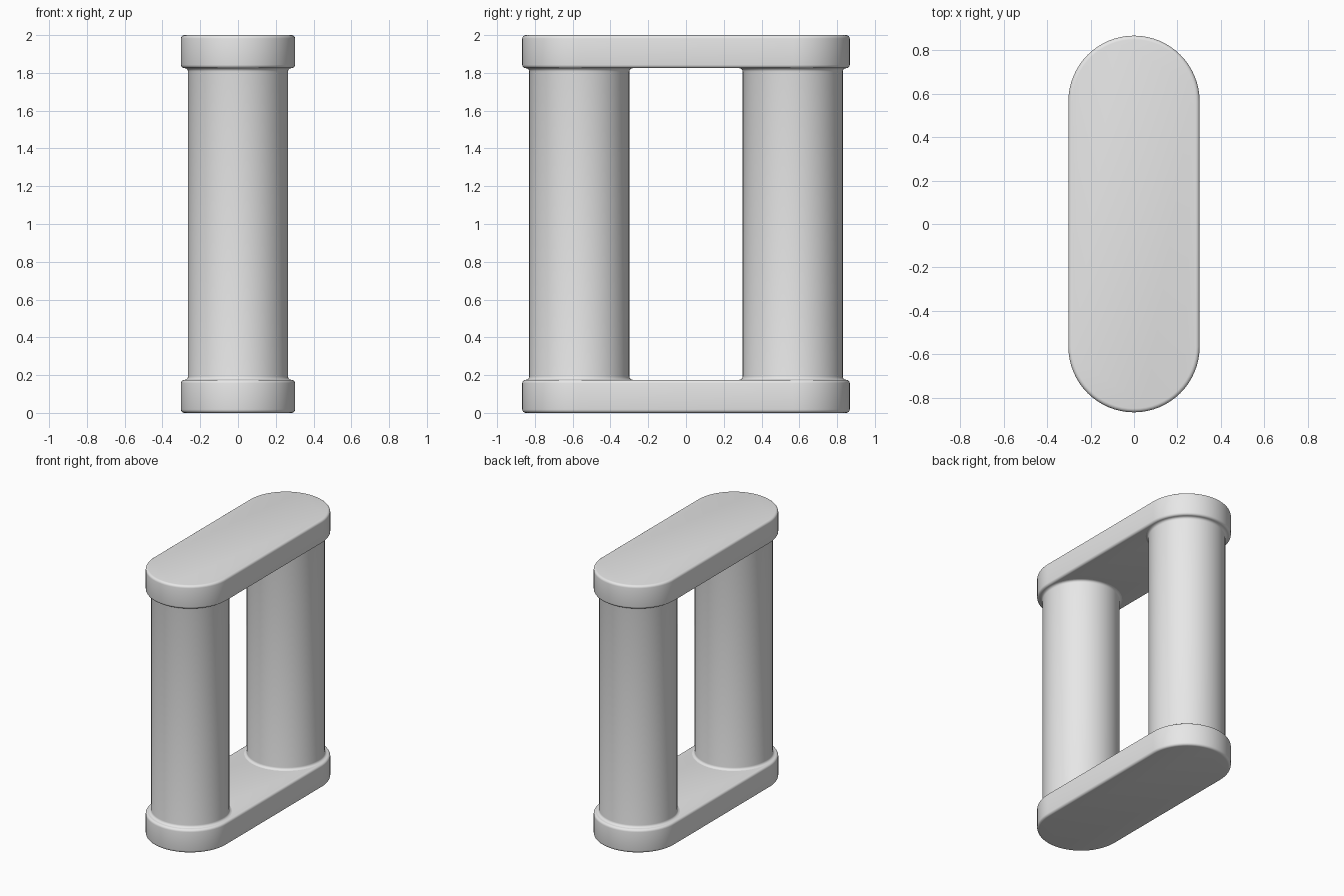
import bpy
import bmesh
from math import pi, sin, cos, radians

if "Cube" in bpy.data.objects:
    bpy.data.objects.remove(bpy.data.objects["Cube"], do_unlink=True)

CENTRE_Y = 0.565      # column axis, also centre of the plate's round ends
PLATE_R = 0.302
PLATE_H = 0.175
COLUMN_R = 0.265
FILLET = 0.018
HEIGHT = 2.0

grey = bpy.data.materials.new("light grey")
grey.use_nodes = True
colour = (0.8, 0.8, 0.8, 1)
grey.diffuse_color = colour
grey.node_tree.nodes["Principled BSDF"].inputs["Base Color"].default_value = colour


def finish(name, bm):
    bmesh.ops.recalc_face_normals(bm, faces=bm.faces)
    mesh = bpy.data.meshes.new(name)
    bm.to_mesh(mesh)
    bm.free()
    mesh.materials.append(grey)
    obj = bpy.data.objects.new(name, mesh)
    bpy.context.collection.objects.link(obj)
    bpy.ops.object.select_all(action="DESELECT")
    obj.select_set(True)
    bpy.context.view_layer.objects.active = obj
    bpy.ops.object.shade_smooth_by_angle(angle=radians(35))
    return obj


def plate(name, z, steps=32):
    # Stadium outline extruded upwards, with rounded rims
    bm = bmesh.new()
    outline = []
    for side in (1, -1):
        for i in range(steps + 1):
            a = pi * i / steps
            outline.append(bm.verts.new((side * PLATE_R * cos(a),
                                         side * (CENTRE_Y + PLATE_R * sin(a)), z)))
    base = bm.faces.new(outline)
    extruded = bmesh.ops.extrude_face_region(bm, geom=[base], use_keep_orig=True)
    top = [v for v in extruded["geom"] if isinstance(v, bmesh.types.BMVert)]
    bmesh.ops.translate(bm, vec=(0, 0, PLATE_H), verts=top)
    rims = [e for e in bm.edges if abs(e.verts[0].co.z - e.verts[1].co.z) < 0.001]
    bmesh.ops.bevel(bm, geom=rims, offset=FILLET, segments=4, profile=0.5, affect="EDGES")
    finish(name, bm)


def column(name, y, steps=64):
    # Lathed shaft whose ends flare into the plates
    foot = [(COLUMN_R + FILLET * (1 - sin(a)), PLATE_H + FILLET * (1 - cos(a)))
            for a in (pi / 2 * i / 4 for i in range(5))]
    profile = foot + [(r, HEIGHT - z) for r, z in reversed(foot)]
    bm = bmesh.new()
    rings = [[bm.verts.new((r * cos(2 * pi * i / steps), y + r * sin(2 * pi * i / steps), z))
              for i in range(steps)] for r, z in profile]
    for low, high in zip(rings, rings[1:]):
        for i in range(steps):
            j = (i + 1) % steps
            bm.faces.new((low[i], low[j], high[j], high[i]))
    finish(name, bm)


plate("bottom_plate", 0)
plate("top_plate", HEIGHT - PLATE_H)
column("front_column", -CENTRE_Y)
column("back_column", CENTRE_Y)
